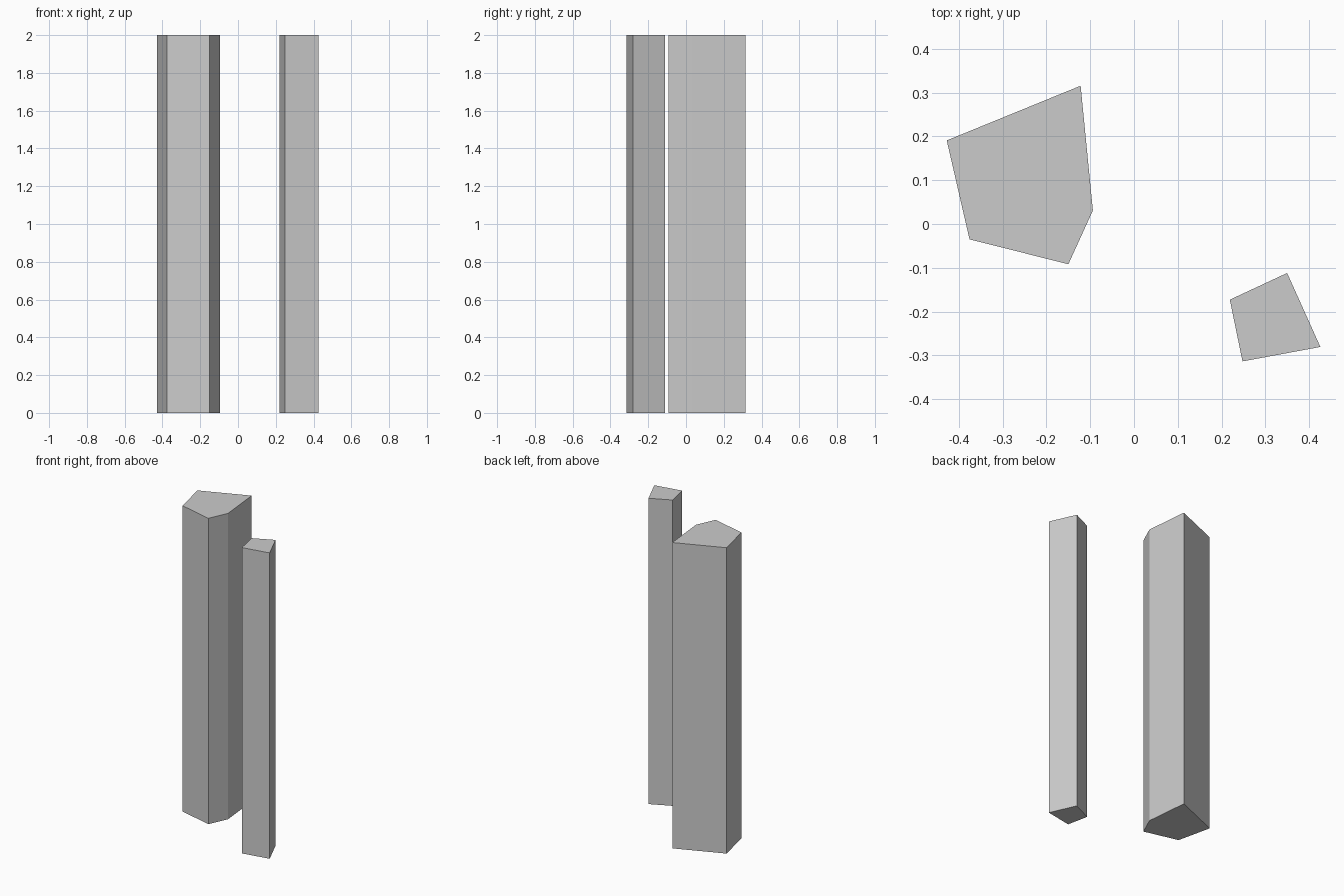
import bpy
import bmesh

if "Cube" in bpy.data.objects:
    bpy.data.objects.remove(bpy.data.objects["Cube"])

HEIGHT = 2.0


def prism(name, outline):
    """Extrude a flat outline straight up from the ground."""
    bm = bmesh.new()
    base = bm.faces.new([bm.verts.new((x, y, 0)) for x, y in outline])
    top = bmesh.ops.extrude_face_region(bm, geom=[base], use_keep_orig=True)
    verts = [g for g in top["geom"] if isinstance(g, bmesh.types.BMVert)]
    bmesh.ops.translate(bm, verts=verts, vec=(0, 0, HEIGHT))
    bmesh.ops.recalc_face_normals(bm, faces=bm.faces)
    mesh = bpy.data.meshes.new(name)
    bm.to_mesh(mesh)
    bm.free()
    obj = bpy.data.objects.new(name, mesh)
    bpy.context.collection.objects.link(obj)
    return obj


# Wide five-sided column
prism("large_column", [(-0.428, 0.191), (-0.376, -0.035), (-0.150, -0.092),
                       (-0.094, 0.031), (-0.122, 0.316)])

# Narrow four-sided column
prism("small_column", [(0.219, -0.173), (0.248, -0.314),
                       (0.426, -0.281), (0.350, -0.112)])
